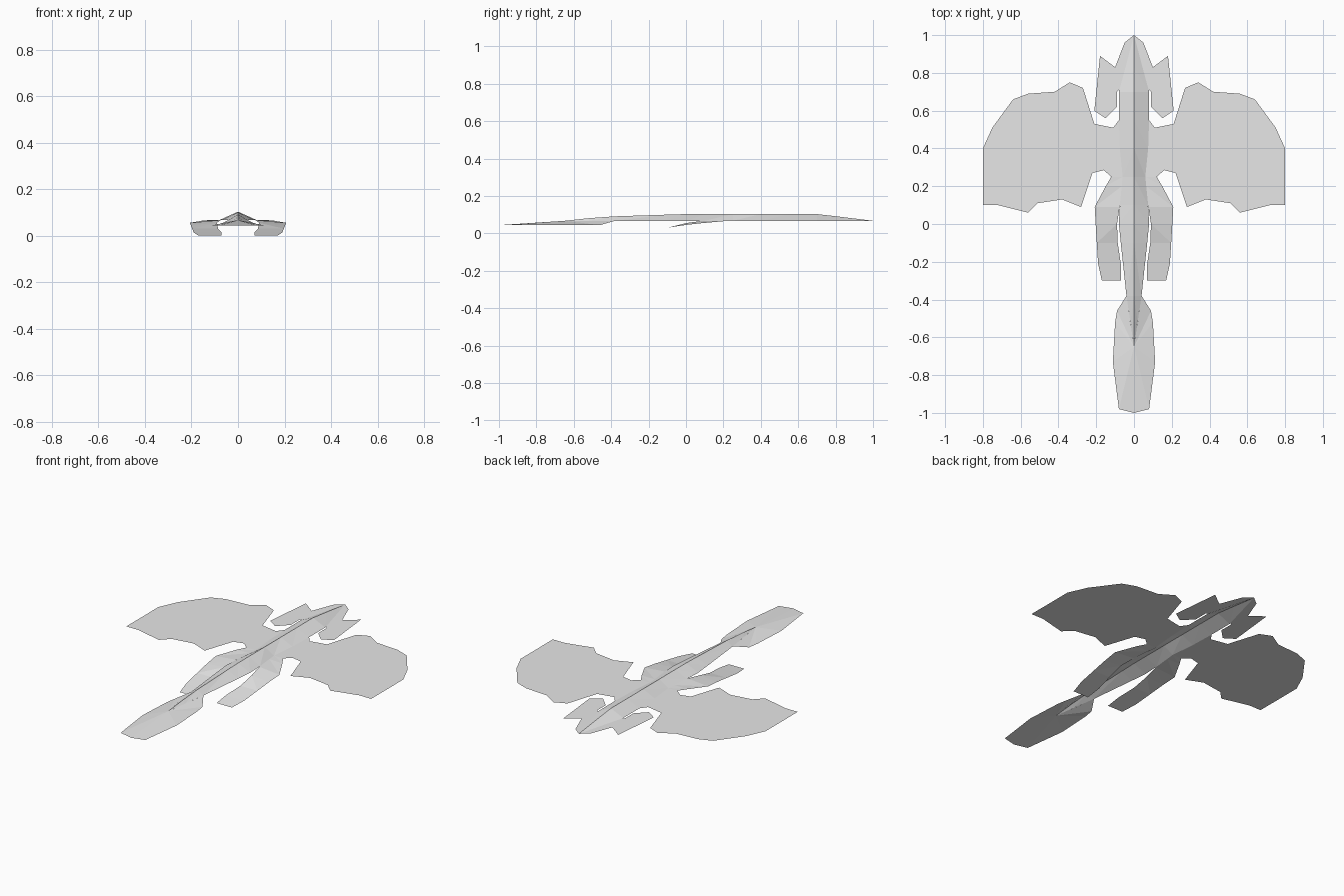
import bpy
import bmesh

default_cube = bpy.data.objects.get("Cube")
if default_cube:
    bpy.data.objects.remove(default_cube, do_unlink=True)

SHEET = 0.067  # height of the flat sheet that carries wings and tail

grey = bpy.data.materials.new("plain_grey")
grey.use_nodes = True
grey.diffuse_color = (0.8, 0.8, 0.8, 1)
shader = next(n for n in grey.node_tree.nodes if n.type == "BSDF_PRINCIPLED")
shader.inputs["Base Color"].default_value = grey.diffuse_color


def mirrored_sheet(name, polygons):
    """Make an open, upward facing sheet on the left side and mirror it."""
    bm = bmesh.new()
    for polygon in polygons:
        face = bm.faces.new([bm.verts.new(point) for point in polygon])
        face.normal_update()
        if face.normal.z < 0:
            face.normal_flip()
    bmesh.ops.remove_doubles(bm, verts=bm.verts, dist=0.0005)
    mesh = bpy.data.meshes.new(name)
    bm.to_mesh(mesh)
    bm.free()
    mesh.materials.append(grey)
    sheet = bpy.data.objects.new(name, mesh)
    bpy.context.scene.collection.objects.link(sheet)
    mirror = sheet.modifiers.new("left_and_right", "MIRROR")
    mirror.use_axis[0] = True
    mirror.use_clip = True
    return sheet


def flat(outline):
    return [(x, y, SHEET) for x, y in outline]


def strip(inner, outer):
    """Triangles joining two rows of equal length."""
    triangles = []
    for a, b, c, d in zip(inner, inner[1:], outer[1:], outer):
        for triangle in ((a, b, c), (a, c, d)):
            if len(set(triangle)) == len(triangle):
                triangles.append(triangle)
    return triangles


# Ridged body: y, half width, ridge height
stations = [
    (1, 0, SHEET), (.83, .045, .088), (.7, .08, .103), (.55, .08, .103),
    (.4, .075, .103), (.25, .06, .103), (.1, .075, .103), (0, .08, .103),
    (-.1, .07, .1), (-.38, .04, .091), (-.52, .019, .081), (-.65, 0, SHEET),
]
ridge = [(0, y, top) for y, width, top in stations]
body_edge = [(width, y, SHEET) for y, width, top in stations]
mirrored_sheet("body", strip(ridge, body_edge))

# Broad scalloped wings
wing = [
    (.08, .55), (.11, .51), (.21, .53), (.27, .72), (.34, .75), (.42, .7),
    (.56, .69), (.64, .66), (.75, .51), (.8, .4), (.8, .1), (.72, .1),
    (.56, .06), (.51, .11), (.38, .13), (.28, .09), (.22, .27),
    (.16, .285), (.12, .25), (.06, .25), (.075, .4),
]
mirrored_sheet("wings", [flat(wing)])

# Pointed tail fins with a narrow slot beside the body
tail_fin = [
    (0, 1), (.05, .96), (.1, .83), (.18, .89), (.21, .6), (.15, .56),
    (.09, .62), (.09, .7), (.08, .71), (.08, .7), (.045, .83),
]
mirrored_sheet("tail_fins", [flat(tail_fin)])

# Legs that slope down toward the front: y, inner x and z, outer x and z
leg_rows = [
    (.25, .06, SHEET, .12, SHEET), (.2, .065, SHEET, .15, .065),
    (.09, .076, SHEET, .208, .055), (0, .09, .055, .203, .045),
    (-.1, .086, .03, .197, .03), (-.21, .07, .013, .19, .013),
    (-.3, .07, 0, .17, 0),
]
leg_inner = [(x, y, z) for y, x, z, _, _ in leg_rows]
leg_outer = [(x, y, z) for y, _, _, x, z in leg_rows]
mirrored_sheet("legs", strip(leg_inner, leg_outer))

# Blunt head that falls away from the end of the ridge
HEAD = 0.044
head_edge = [(.04, -.38, SHEET)] + [
    (x, y, HEAD) for x, y in
    ((.09, -.46), (.1, -.52), (.112, -.73), (.08, -.98), (0, -1))
]
crown = (0, -.65, SHEET)
mirrored_sheet("head", [(crown, a, b) for a, b in zip(head_edge, head_edge[1:])])
